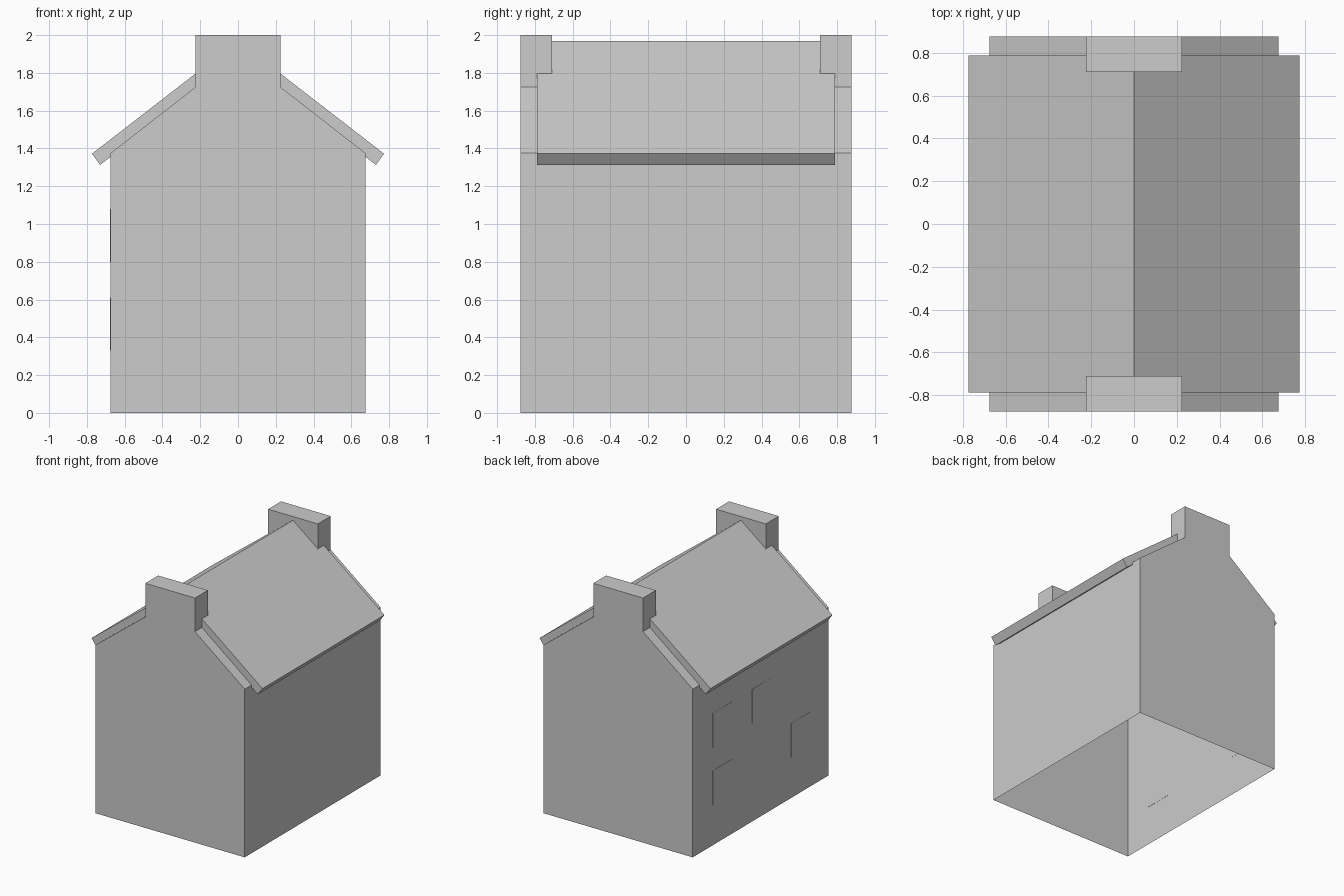
import bpy
import bmesh

cube = bpy.data.objects.get("Cube")
if cube:
    bpy.data.objects.remove(cube, do_unlink=True)

# One flat grey for the whole house
GREY = (0.604, 0.604, 0.604, 1.0)
grey = bpy.data.materials.new("light grey")
grey.use_nodes = True
grey.diffuse_color = GREY
grey.node_tree.nodes["Principled BSDF"].inputs["Base Color"].default_value = GREY


def finish(name, bm):
    """Weld, orient and link a mesh as a named object."""
    bmesh.ops.remove_doubles(bm, verts=bm.verts, dist=0.0001)
    bmesh.ops.recalc_face_normals(bm, faces=bm.faces)
    mesh = bpy.data.meshes.new(name)
    bm.to_mesh(mesh)
    bm.free()
    mesh.materials.append(grey)
    obj = bpy.data.objects.new(name, mesh)
    bpy.context.collection.objects.link(obj)
    return obj


def mirrored(half):
    """Complete a right-hand (x, z) outline with its left-hand side."""
    return half + [(-x, z) for x, z in reversed(half) if x > 0]


def add_face(bm, points):
    bm.faces.new([bm.verts.new(p) for p in points])


def add_cap(bm, outline, y):
    add_face(bm, [(x, y, z) for x, z in outline])


def add_band(bm, outline, y0, y1, closed=False):
    """Sweep an outline along y between two stations."""
    ends = outline[1:] + outline[:1] if closed else outline[1:]
    for (xa, za), (xb, zb) in zip(outline, ends):
        add_face(bm, [(xa, y0, za), (xb, y0, zb), (xb, y1, zb), (xa, y1, za)])


# Walls: hollow, open underneath, with a chimney rising from each gable
END, INNER = 0.877, 0.71
WALL, EAVE = 0.675, 1.375
CHIMNEY, SHOULDER, TOP, PEAK = 0.225, 1.725, 2.0, 1.9
lower = [(WALL, 0), (WALL, EAVE), (CHIMNEY, SHOULDER)]
gable = mirrored(lower + [(CHIMNEY, TOP)])
plain = mirrored(lower + [(0, PEAK)])
chimney_back = mirrored([(CHIMNEY, SHOULDER), (CHIMNEY, TOP)]) + [(0, PEAK)]

bm = bmesh.new()
for side in (-1, 1):
    add_cap(bm, gable, side * END)
    add_cap(bm, chimney_back, side * INNER)
    add_band(bm, gable, side * INNER, side * END)
add_band(bm, plain, -INNER, INNER)
finish("walls_and_chimneys", bm)

# Roof: one folded slab overhanging the side walls
ROOF_END = 0.788
upper = mirrored([(0.773, 1.372), (0, 1.97)])
under = mirrored([(0.73, 1.313), (0, 1.878)])
roof = upper + under[::-1]
bm = bmesh.new()
add_band(bm, roof, -ROOF_END, ROOF_END, closed=True)
for y in (-ROOF_END, ROOF_END):
    add_cap(bm, roof, y)
finish("roof", bm)

# Window panels: very thin plates on one side wall
windows = {
    "upper_back_window": (0.495, 0.94),
    "lower_back_window": (0.495, 0.47),
    "upper_middle_window": (-0.015, 0.94),
    "lower_front_window": (-0.52, 0.47),
}
for name, (y, z) in windows.items():
    bm = bmesh.new()
    bmesh.ops.create_cube(bm, size=1)
    bmesh.ops.scale(bm, vec=(0.003, 0.25, 0.28), verts=bm.verts)
    bmesh.ops.translate(bm, vec=(-WALL, y, z), verts=bm.verts)
    finish(name, bm)
